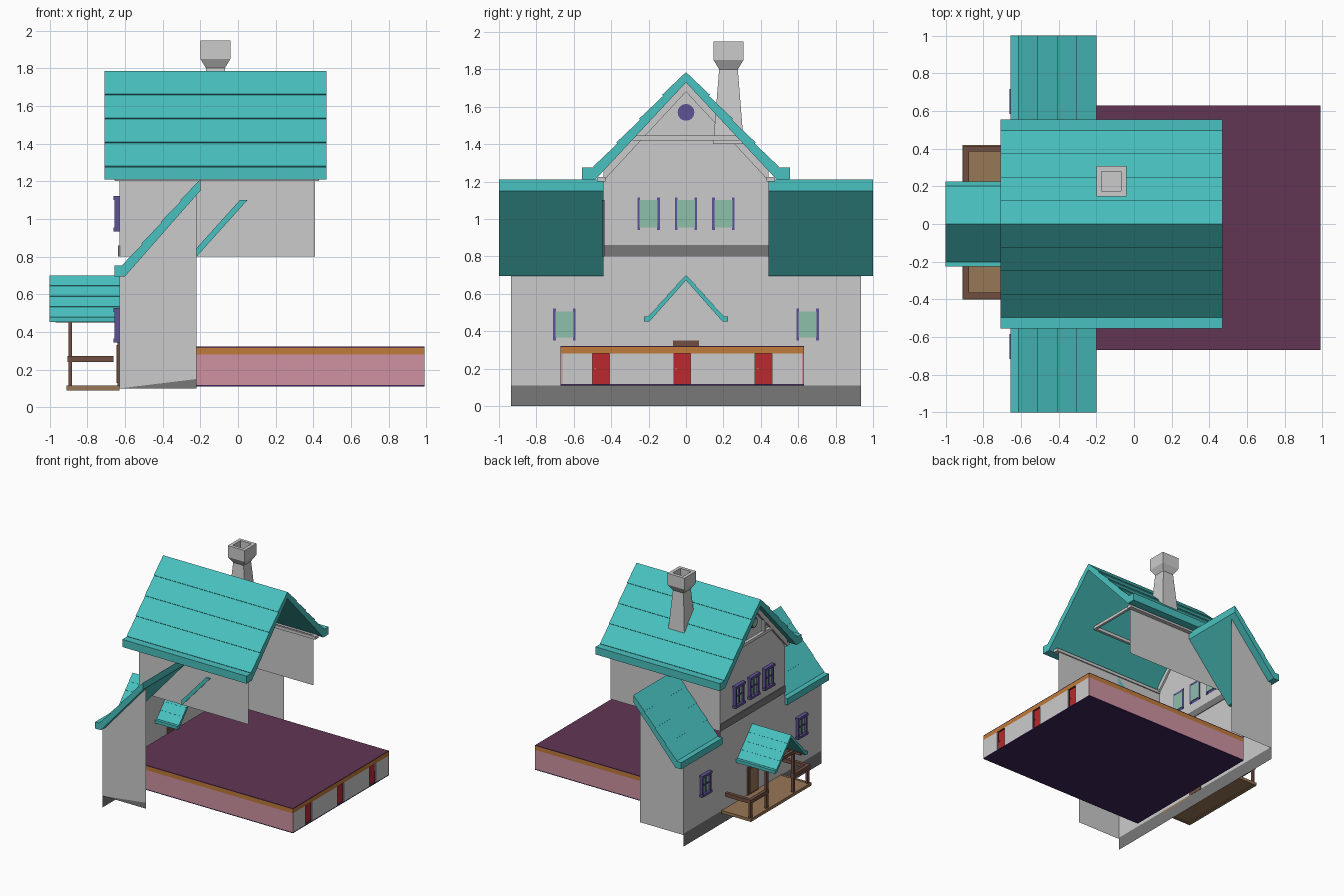
import bpy, bmesh, math
from mathutils import Vector

if "Cube" in bpy.data.objects:
    bpy.data.objects.remove(bpy.data.objects["Cube"])


def mat(name, r, g, b):
    m = bpy.data.materials.new(name)
    m.diffuse_color = tuple((c / 255) ** 2.2 for c in (r, g, b)) + (1,)
    m.use_nodes = True
    m.node_tree.nodes["Principled BSDF"].inputs["Base Color"].default_value = m.diffuse_color
    return m


TEAL = mat("teal", 74, 192, 190)
STONE = mat("dark_stone", 120, 120, 120)
WOOD = mat("wood", 150, 118, 86)
BROWN = mat("dark_wood", 112, 80, 68)
PURPLE = mat("purple", 96, 82, 150)
GLASS = mat("glass", 140, 190, 170)
PLUM = mat("plum", 98, 56, 84)
VIOLET = mat("violet", 66, 42, 88)
PINK = mat("pink", 205, 145, 160)
ORANGE = mat("orange", 190, 122, 60)
RED = mat("red", 185, 45, 50)


def finish(name, bm, material=None):
    bmesh.ops.recalc_face_normals(bm, faces=bm.faces[:])
    me = bpy.data.meshes.new(name)
    bm.to_mesh(me)
    bm.free()
    ob = bpy.data.objects.new(name, me)
    bpy.context.collection.objects.link(ob)
    if material:
        me.materials.append(material)
    return ob


def prism(name, pts, axis, a, b=None, material=None):
    """Profile extruded along x (pts are y,z) or y (pts are x,z); flat sheet if b is None."""
    bm = bmesh.new()
    place = (lambda p: (a, *p)) if axis == 'x' else (lambda p: (p[0], a, p[1]))
    face = bm.faces.new([bm.verts.new(place(p)) for p in pts])
    if b is not None:
        out = bmesh.ops.extrude_face_region(bm, geom=[face])
        d = Vector((b - a, 0, 0) if axis == 'x' else (0, b - a, 0))
        bmesh.ops.translate(bm, vec=d, verts=[v for v in out['geom'] if isinstance(v, bmesh.types.BMVert)])
    return finish(name, bm, material)


def box(name, x0, x1, y0, y1, z0, z1, material=None):
    return prism(name, [(y0, z0), (y1, z0), (y1, z1), (y0, z1)], 'x', x0, x1, material)


def shingles(p, q, rows, lift):
    """Saw-tooth line from ridge p to eave q."""
    p, q = Vector(p), Vector(q)
    d = (q - p).normalized()
    n = Vector((-d.y, d.x))
    if n.y < 0:
        n = -n
    pts = [p]
    for i in range(1, rows + 1):
        c = p.lerp(q, i / rows)
        pts += [c + n * lift, c]
    return [tuple(v) for v in pts]


def mirrored(half):
    """Half profile starting and ending on the centre line."""
    return half + [(-y, z) for y, z in reversed(half[1:-1])]


# roofs
prism("main_roof", mirrored(shingles((0, 1.785), (.49, 1.275), 4, .008)
      + [(.555, 1.275), (.555, 1.21), (.485, 1.21), (0, 1.73)]), 'x', -.71, .47, TEAL)
prism("porch_roof", mirrored(shingles((0, .70), (.2, .478), 4, .003)
      + [(.225, .478), (.225, .452), (.195, .452), (0, .672)]), 'x', -1, -.42, TEAL)
wing = shingles((-.2, 1.21), (-.61, .752), 4, .006) + [
    (-.655, .752), (-.655, .695), (-.6, .695), (-.2, 1.15)]
for s, side in ((-1, "right"), (1, "left")):
    prism(side + "_wing_roof", wing, 'y', s * .44, s * 1.0, TEAL)

# facade and walls
prism("facade", mirrored([(0, .11), (.935, .11), (.935, .71), (.44, .71), (.44, 1.26), (0, 1.735)]), 'x', -.63)
prism("facade_base", [(-.935, 0), (.935, 0), (.935, .11), (-.935, .11)], 'x', -.63, None, STONE)
box("facade_band", -.637, -.625, -.44, .44, .80, .86, STONE)
for s, side in ((-1, "right"), (1, "left")):
    prism(side + "_wing_wall", [(-.63, .1), (-.22, .1), (-.22, 1.16), (-.63, .70)], 'y', s * .935)
    prism(side + "_upper_wall", [(-.63, .8), (.41, .8), (.41, 1.23), (-.63, 1.23)], 'y', s * .44)
    box(side + "_cornice", -.65, .43, s * .43, s * .475, 1.20, 1.225)
    # gable timbers and attic frame
    prism(side + "_rafter_trim", [(s * y, z) for y, z in
          ((0, 1.735), (.44, 1.262), (.44, 1.205), (0, 1.68))], 'x', -.655, -.615)
    box(side + "_gable_post", -.65, -.625, s * .13, s * .155, 1.44, 1.58)
    box(side + "_attic_rail", -.63, .18, s * .265, s * .285, 1.42, 1.445)
box("gable_beam", -.655, -.61, -.28, .28, 1.42, 1.445)
box("attic_end_rail", .16, .18, -.28, .28, 1.42, 1.445)
prism("right_wing_wall_base", [(-.63, .1), (-.22, .1), (-.22, .15)], 'y', -.937, None, STONE)
prism("right_wall_roof_strip", [(-.22, .8), (.05, 1.1), (.01, 1.1), (-.22, .845)], 'y', -.436, -.45, TEAL)


# windows on the facade
def window(name, y, z0, z1, w=.06, depth=.655):
    box(name + "_glass", -.64, -.622, y - w + .012, y + w - .012, z0 + .015, z1 - .015, GLASS)
    for s in (-1, 1):
        box(name + "_jamb", -depth, -.624, y + s * w, y + s * (w - .015), z0, z1, PURPLE)
    box(name + "_sill", -depth - .006, -.63, y - w - .006, y + w + .006, z0 - .006, z0 + .014, PURPLE)
    box(name + "_lintel", -depth - .006, -.63, y - w - .006, y + w + .006, z1 - .014, z1 + .006, PURPLE)
    box(name + "_mullion", -.647, -.63, y - .005, y + .005, z0, z1, PURPLE)
    zm = (z0 + z1) / 2
    box(name + "_crossbar", -.647, -.63, y - w, y + w, zm - .005, zm + .005, PURPLE)


for i, y in enumerate((-.2, 0, .2)):
    window(f"upper_window_{i + 1}", y, .94, 1.115)
window("right_wing_window", -.65, .35, .52)
window("left_wing_window", .65, .35, .52)


# round gable window
def disc(name, r, x0, x1, material):
    ring = [(r * math.cos(k * math.pi / 8), 1.57 + r * math.sin(k * math.pi / 8)) for k in range(16)]
    prism(name, ring, 'x', x0, x1, material)


disc("round_window_frame", .045, -.65, -.625, PURPLE)
disc("round_window_glass", .033, -.655, -.645, GLASS)

# chimney: square rings bridged upward, hollow at the top
bm = bmesh.new()
rings = [[bm.verts.new((-.12 + sx * h, .227 + sy * h, z)) for sx, sy in ((-1, -1), (1, -1), (1, 1), (-1, 1))]
         for h, z in ((.082, 1.40), (.05, 1.80), (.08, 1.85), (.08, 1.948), (.052, 1.948), (.052, 1.84))]
for lo, hi in zip(rings, rings[1:]):
    for k in range(4):
        bm.faces.new((lo[k], lo[(k + 1) % 4], hi[(k + 1) % 4], hi[k]))
bm.faces.new(rings[-1])
finish("chimney", bm)

# porch
box("porch_floor", -.88, -.63, -.38, .40, .095, .112, WOOD)
box("porch_floor_front_edge", -.91, -.88, -.40, .42, .09, .115, WOOD)
for s, side in ((-1, "right"), (1, "left")):
    e = .01 + s * .41
    box(side + "_porch_floor_edge", -.88, -.63, e, e - s * .02, .09, .115, WOOD)
    box(side + "_porch_post", -.90, -.88, s * .17, s * .195, .11, .47, BROWN)
    box(side + "_porch_corner_post", -.90, -.88, e - s * .01, e - s * .035, .11, .25, BROWN)
    box(side + "_porch_front_rail", -.905, -.875, s * .17, e - s * .005, .24, .272, BROWN)
    box(side + "_porch_side_rail", -.875, -.66, e - s * .005, e - s * .035, .24, .272, BROWN)
    box(side + "_porch_roof_beam", -.97, -.63, s * .17, s * .19, .45, .47, BROWN)
box("porch_tie_beam", -.905, -.88, -.19, .19, .45, .475, BROWN)
box("front_door", -.64, -.628, -.07, .07, .11, .35, BROWN)
box("front_door_panel", -.645, -.64, -.05, .05, .13, .33, WOOD)

# long low room behind the facade
X0, X1, Y0, Y1 = -.60, .99, -.67, .63
box("room_top", X0, X1, Y0, Y1, .315, .322, PLUM)
box("room_floor", X0, X1, Y0, Y1, .11, .118, VIOLET)
box("room_back_wall", X0, X0 + .01, Y0, Y1, .118, .315, PINK)
for y, s, side in ((Y0, 1, "right"), (Y1, -1, "left")):
    box(side + "_room_wall", X0, X1, y, y + s * .01, .118, .28, PINK)
    box(side + "_room_trim", X0, X1, y, y + s * .01, .28, .315, ORANGE)
box("room_end_trim", X1 - .01, X1, Y0 + .01, Y1 - .01, .28, .315, ORANGE)
doors = (-.455, -.02, .415)
edges = [Y0 + .01] + [d + o for d in doors for o in (-.045, .045)] + [Y1 - .01]
for i in range(0, len(edges), 2):
    box(f"room_end_panel_{i // 2 + 1}", X1 - .01, X1, edges[i], edges[i + 1], .118, .28)
for i, d in enumerate(doors):
    box(f"room_door_{i + 1}", X1 - .03, X1 - .015, d - .045, d + .045, .118, .28, RED)
    box(f"room_door_knob_{i + 1}", X1 - .015, X1 - .007, d - .035, d - .027, .195, .203, ORANGE)
